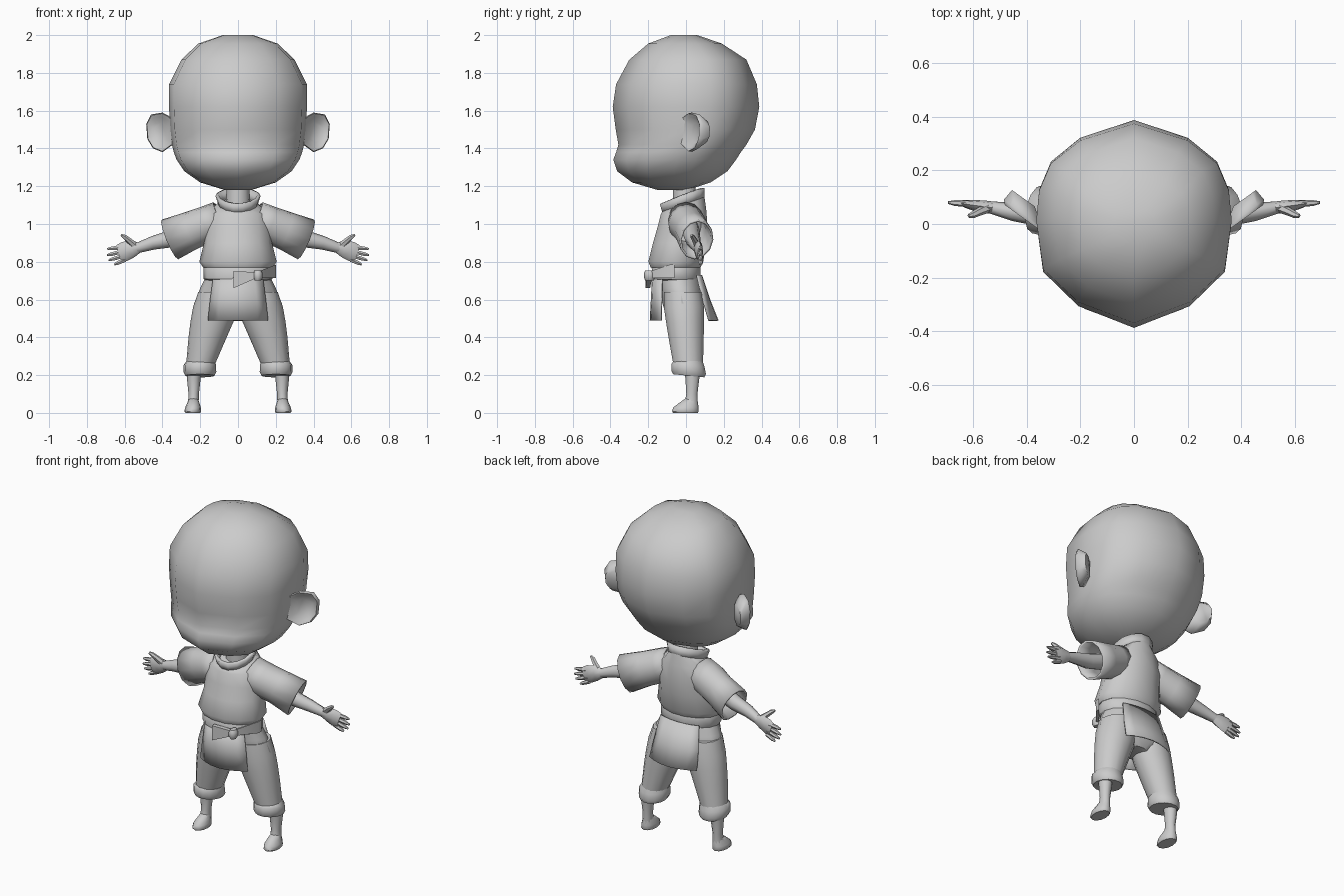
import bpy, bmesh
from math import sin, cos, pi, radians
from mathutils import Vector as V

cube = bpy.data.objects.get("Cube")
if cube:
    bpy.data.objects.remove(cube)

clay = bpy.data.materials.new("plain_grey")
clay.use_nodes = True
GREY = (0.6, 0.6, 0.6, 1)
clay.diffuse_color = GREY
clay.node_tree.nodes["Principled BSDF"].inputs["Base Color"].default_value = GREY


def build(name, verts, faces, side=1, thick=0, angle=50):
    """Make one object; side -1 mirrors it across x."""
    bm = bmesh.new()
    vs = [bm.verts.new((p[0] * side, p[1], p[2])) for p in verts]
    for f in faces:
        bm.faces.new([vs[i] for i in f])
    bmesh.ops.recalc_face_normals(bm, faces=bm.faces)
    me = bpy.data.meshes.new(name)
    bm.to_mesh(me)
    bm.free()
    me.materials.append(clay)
    me.shade_smooth()
    me.set_sharp_from_angle(angle=radians(angle))
    ob = bpy.data.objects.new(name, me)
    bpy.context.collection.objects.link(ob)
    if thick:
        mod = ob.modifiers.new("cloth", "SOLIDIFY")
        mod.thickness = thick
        mod.offset = -1
    return ob


def skin(name, rings, caps=True, **kw):
    """Join closed rings of equal length."""
    n = len(rings[0])
    verts = [p for r in rings for p in r]
    faces = [(k * n + i, k * n + (i + 1) % n, (k + 1) * n + (i + 1) % n, (k + 1) * n + i)
             for k in range(len(rings) - 1) for i in range(n)]
    if caps:
        faces += [tuple(range(n)), tuple(range(len(verts) - n, len(verts)))]
    return build(name, verts, faces, **kw)


def oval(z, x0, x1, y0, y1, n=14, tilt=0):
    """Level ring between x and y limits, optionally rising to the back."""
    ring = []
    for i in range(n):
        a = 2 * pi * i / n
        y = (y0 + y1) / 2 + (y1 - y0) / 2 * sin(a)
        ring.append(((x0 + x1) / 2 + (x1 - x0) / 2 * cos(a), y, z + tilt * (y - y0)))
    return ring


def stack(name, rows, n=14, **kw):
    return skin(name, [oval(*r, n=n) for r in rows], **kw)


def tube(name, rows, n=8, **kw):
    """Tube along points: (point, depth radius, height radius)."""
    rings = []
    pts = [V(r[0]) for r in rows]
    for k, (p, ru, rv) in enumerate(rows):
        d = (pts[min(k + 1, len(pts) - 1)] - pts[max(k - 1, 0)]).normalized()
        u = d.cross(V((0, 0, 1))).normalized()
        v = u.cross(d)
        rings.append([V(p) + u * ru * cos(2 * pi * i / n) + v * rv * sin(2 * pi * i / n)
                      for i in range(n)])
    return skin(name, rings, **kw)


# Head: one faceted outline scaled level by level
half = [(.55, .83), (.85, .6), (.97, .33), (1, .03), (.93, -.46), (.57, -.79)]
outline = [(0, 1)] + half + [(0, -1)] + [(-x, y) for x, y in reversed(half)]
levels = [(2.0, .08, -.08, .06), (1.955, .21, -.2, .19), (1.87, .3, -.3, .32),
          (1.74, .365, -.37, .375), (1.62, .365, -.388, .388), (1.5, .36, -.372, .365),
          (1.42, .35, -.358, .32), (1.38, .34, -.37, .29), (1.34, .325, -.385, .265),
          (1.28, .285, -.365, .22), (1.22, .2, -.285, .13), (1.18, .07, -.15, .01)]
rings = []
for z, w, f, b in levels:
    m, h = (f + b) / 2, (b - f) / 2
    rings.append([(x * w, m + y * h, z) for x, y in outline])
skin("head", rings)

# Neck, collar and tunic
stack("neck", [(1.08, -.065, .065, -.07, .06), (1.22, -.06, .06, -.07, .05)])
skin("collar", [oval(1.05, -.1, .1, -.125, .1, tilt=.34),
                oval(1.105, -.12, .12, -.142, .1, tilt=.36)], caps=False, thick=.018)
skin("tunic", [oval(1.07, -.1, .1, -.125, .1, tilt=.34),
               oval(1.05, -.16, .16, -.137, .11, tilt=.12),
               oval(.98, -.18, .18, -.155, .118),
               oval(.9, -.18, .18, -.178, .11),
               oval(.8, -.205, .205, -.203, .095),
               oval(.77, -.185, .185, -.19, .08)])

# Belt and hips
stack("belt", [(.78, -.175, .175, -.175, .075), (.77, -.182, .182, -.185, .08),
               (.71, -.182, .182, -.18, .08), (.7, -.17, .17, -.165, .075)])
stack("hips", [(.72, -.17, .17, -.165, .078), (.66, -.2, .2, -.145, .085),
               (.58, -.232, .232, -.128, .095), (.53, -.2, .2, -.11, .09),
               (.49, -.08, .08, -.08, .07)])


def flap(name, y_top, y_mid, y_edge):
    """Curved hanging cloth panel."""
    n = 6
    verts = []
    for z, w, mid, edge in ((.73, .13, y_top, y_top * .72), (.6, .148, (y_top + y_mid) / 2,
                            (y_top * .72 + y_edge) / 2), (.49, .16, y_mid, y_edge)):
        for i in range(n + 1):
            t = 2 * i / n - 1
            verts.append((w * t, mid + (edge - mid) * t * t, z))
    faces = [(k * (n + 1) + i, k * (n + 1) + i + 1, (k + 1) * (n + 1) + i + 1,
              (k + 1) * (n + 1) + i) for k in range(2) for i in range(n)]
    build(name, verts, faces, thick=.008)


flap("front_flap", -.18, -.192, -.135)
flap("back_flap", .085, .172, .125)


# Bow on the belt
def bow_lobe(name, tip, root, top, low):
    tx, ty = tip
    rx, ry = root
    front = [(rx, ry, .745), (tx, ty, top), (tx, ty, low), (rx, ry, .715)]
    back = [(x, y + .025, z) for x, y, z in front]
    skin(name, [front, back])


bow_lobe("bow_left", (.2, -.085), (.1, -.205), .785, .715)
bow_lobe("bow_right", (-.025, -.215), (.1, -.205), .75, .66)
stack("bow_knot", [(.755, .09, .12, -.215, -.17), (.74, .08, .13, -.222, -.165),
                   (.715, .08, .13, -.222, -.165), (.7, .09, .12, -.215, -.17)], n=8)

for side, tag in ((1, "left_"), (-1, "right_")):
    # Ear: slanted cup with a sunken front
    rim = [(.345, 1.56), (.40, 1.59), (.46, 1.58), (.486, 1.53), (.48, 1.45),
           (.45, 1.4), (.4, 1.38), (.345, 1.42)]

    def ear_ring(scale, shift, cx=.41, cz=1.485):
        ring = []
        for x, z in rim:
            x, z = cx + (x - cx) * scale, cz + (z - cz) * scale
            ring.append((x, (x - .36) * .72 - .012 + shift, z))
        return ring
    skin(tag + "ear", [ear_ring(.5, .028), ear_ring(.78, .006), ear_ring(.95, -.005),
                       ear_ring(1, .012), ear_ring(.6, .07)], side=side, angle=60)

    # Sleeve and arm
    tube(tag + "sleeve", [((.09, -.005, 1.035), .09, .09), ((.16, .005, 1.0), .1, .098),
                          ((.25, .03, .965), .09, .102), ((.36, .055, .918), .092, .114)],
         n=12, caps=False, side=side, thick=.012)
    tube(tag + "arm", [((.2, .02, .98), .05, .05), ((.36, .035, .92), .042, .045),
                       ((.45, .045, .9), .034, .036), ((.535, .062, .872), .023, .027)],
         side=side)

    # Hand with thumb and four fingers
    tube(tag + "palm", [((.52, .06, .877), .023, .027), ((.56, .065, .868), .023, .045),
                        ((.6, .07, .855), .02, .052), ((.63, .075, .845), .014, .045)],
         side=side)
    tube(tag + "thumb", [((.545, .06, .885), .018, .02), ((.58, .045, .915), .015, .015),
                         ((.6, .035, .932), .013, .013), ((.618, .03, .942), .007, .007)],
         n=6, side=side)
    for k, (x, z) in enumerate(((.692, .868), (.694, .835), (.685, .808), (.655, .785))):
        base = V((.615 - .006 * k, .075, .877 - .022 * k))
        tip = V((x, .08, z))
        tube(tag + "finger_" + str(k + 1), [(base, .013, .013), (base.lerp(tip, .7), .011, .011),
                                            (tip, .005, .005)], n=6, side=side)

    # Trouser leg with rolled cuff
    stack(tag + "trouser_leg", [(.64, .03, .21, -.12, .085), (.56, .0, .238, -.12, .098),
                                (.48, .025, .252, -.108, .098), (.4, .06, .262, -.095, .096),
                                (.25, .125, .275, -.068, .092)], side=side)
    skin(tag + "cuff", [oval(.275, .122, .272, -.066, .09), oval(.262, .116, .288, -.078, .1, tilt=-.1),
                        oval(.225, .115, .288, -.08, .108, tilt=-.1),
                        oval(.205, .125, .278, -.07, .1, tilt=-.1)], side=side)

    # Shin and foot
    stack(tag + "shin", [(.26, .19, .27, -.015, .078), (.18, .198, .27, -.005, .072),
                         (.1, .207, .262, .0, .062), (.06, .208, .264, -.008, .064),
                         (.03, .206, .268, -.015, .062)], n=10, side=side)
    stack(tag + "foot", [(.075, .212, .26, -.005, .06), (.05, .203, .27, -.04, .064),
                         (.028, .197, .28, -.068, .066), (.008, .195, .284, -.074, .066),
                         (.0, .2, .278, -.068, .062)], n=12, side=side)
